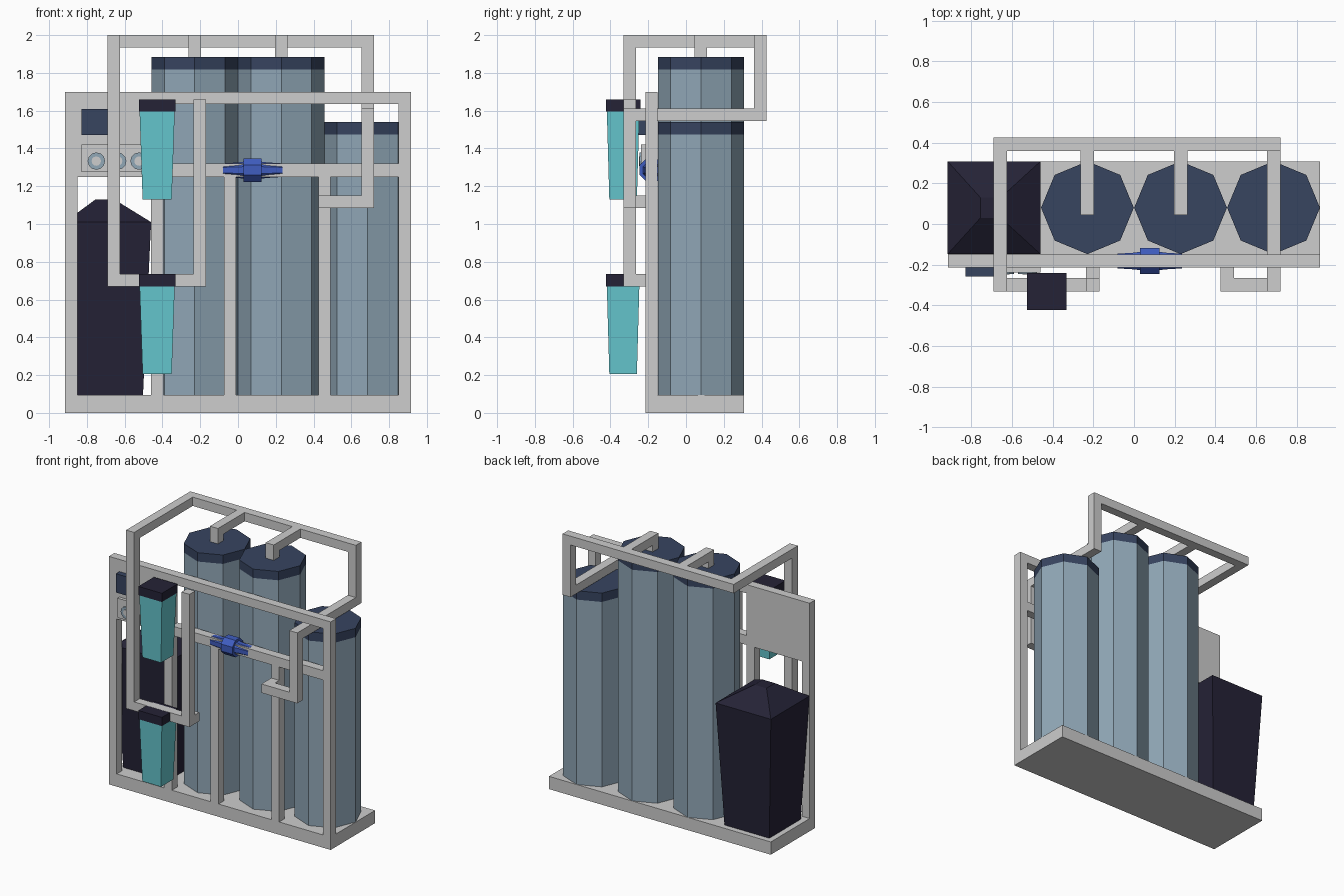
import bpy, bmesh, math
from mathutils import Matrix

if "Cube" in bpy.data.objects:
    bpy.data.objects.remove(bpy.data.objects["Cube"])


def material(name, rgb):
    m = bpy.data.materials.new(name)
    m.diffuse_color = (*rgb, 1)
    m.use_nodes = True
    m.node_tree.nodes["Principled BSDF"].inputs["Base Color"].default_value = m.diffuse_color
    return m


GRAY = material("light_gray", (0.61, 0.61, 0.61))
STEEL = material("tank_blue_gray", (0.28, 0.385, 0.47))
NAVY = material("navy", (0.038, 0.058, 0.117))
DARK = material("dark_plastic", (0.018, 0.016, 0.037))
TEAL = material("teal", (0.13, 0.57, 0.62))
BLUE = material("valve_blue", (0.05, 0.11, 0.53))


def finish(name, bm, mat):
    bmesh.ops.recalc_face_normals(bm, faces=bm.faces[:])
    me = bpy.data.meshes.new(name)
    bm.to_mesh(me)
    bm.free()
    me.materials.append(mat)
    ob = bpy.data.objects.new(name, me)
    bpy.context.collection.objects.link(ob)
    return ob


def loft(name, rings, mat, matrix=None):
    """Skin a list of equal-length point rings and close both ends."""
    bm = bmesh.new()
    loops = [[bm.verts.new(p) for p in r] for r in rings]
    n = len(rings[0])
    for a, b in zip(loops, loops[1:]):
        for i in range(n):
            j = (i + 1) % n
            bm.faces.new((a[i], a[j], b[j], b[i]))
    bm.faces.new(loops[0])
    bm.faces.new(loops[-1])
    if matrix:
        bm.transform(matrix)
    return finish(name, bm, mat)


def rect(cx, cy, hx, hy, z):
    return [(cx - hx, cy - hy, z), (cx + hx, cy - hy, z),
            (cx + hx, cy + hy, z), (cx - hx, cy + hy, z)]


def ngon(cx, cy, r, z, n=8, turn=0.0):
    return [(cx + r * math.cos(math.tau * i / n + turn),
             cy + r * math.sin(math.tau * i / n + turn), z) for i in range(n)]


def box(name, x0, x1, y0, y1, z0, z1, mat):
    args = ((x0 + x1) / 2, (y0 + y1) / 2, (x1 - x0) / 2, (y1 - y0) / 2)
    return loft(name, [rect(*args, z0), rect(*args, z1)], mat)


def pipe(name, pts, mat=GRAY, h=0.033):
    """Square pipe with mitred right-angle bends along an axis-aligned path."""
    rings, n = [], len(pts)
    dirs = []
    for p, q in zip(pts, pts[1:]):
        d = [b - a for a, b in zip(p, q)]
        k = max(range(3), key=lambda i: abs(d[i]))
        dirs.append((k, 1 if d[k] > 0 else -1))
    k, s = dirs[0]
    u, v = (k + 1) % 3, (k + 2) % 3
    ring = []
    for a, b in ((-h, -h), (h, -h), (h, h), (-h, h)):
        p = list(pts[0])
        p[u] += a
        p[v] += b
        ring.append(p)
    rings.append(ring)
    for i in range(1, n):
        k, s = dirs[i - 1]
        new = []
        for p in rings[-1]:
            q = list(p)
            q[k] = pts[i][k]
            if i < n - 1:          # slide to the mitre plane of the bend
                k2, s2 = dirs[i]
                q[k] -= s * s2 * (p[k2] - pts[i][k2])
            new.append(q)
        rings.append(new)
    return loft(name, rings, mat)


# Base and front frame
F0, F1 = -0.215, -0.15
box("base_slab", -0.915, 0.915, F0, 0.308, 0, 0.095, GRAY)
for side, x in (("left", -0.915), ("right", 0.85)):
    box("frame_post_" + side, x, x + 0.065, F0, F1, 0.095, 1.635, GRAY)
box("frame_top_beam", -0.915, 0.915, F0, F1, 1.635, 1.70, GRAY)
box("frame_middle_bar", -0.395, 0.85, F0, F1, 1.25, 1.32, GRAY)
for i, x in enumerate((-0.46, -0.075, 0.425)):
    box(f"frame_upright_{i + 1}", x, x + 0.065, F0, F1, 0.095, 1.25, GRAY)
box("control_panel", -0.85, -0.395, F0, F1, 1.25, 1.635, GRAY)

# Octagonal tanks with caps
for i, (x, top) in enumerate(((-0.229, 1.885), (0.229, 1.885), (0.686, 1.54))):
    loft(f"tank_{i + 1}", [ngon(x, 0.08, 0.228, z) for z in (0.095, top - 0.066)], STEEL)
    loft(f"tank_cap_{i + 1}", [ngon(x, 0.08, 0.228, z) for z in (top - 0.066, top)], NAVY)

# Tapered bin with peaked lid
loft("dark_bin", [rect(-0.688, 0.08, 0.185, 0.185, 0.095),
                  rect(-0.688, 0.08, 0.228, 0.228, 1.01),
                  rect(-0.705, 0.08, 0.05, 0.05, 1.13)], DARK)

# Filter canisters
for name, z in (("lower", 0.205), ("upper", 1.13)):
    loft("canister_" + name, [rect(-0.428, -0.333, 0.077, 0.073, z),
                              rect(-0.428, -0.333, 0.093, 0.086, z + 0.465)], TEAL)
    loft("canister_cap_" + name, [rect(-0.428, -0.333, 0.097, 0.091, z + d)
                                  for d in (0.465, 0.53)], DARK)

# Pipework
PY = -0.298
pipe("main_pipe", [(-0.202, PY, 1.66), (-0.202, PY, 0.703), (-0.658, PY, 0.703),
                   (-0.658, PY, 1.967), (-0.658, 0.392, 1.967), (0.688, 0.392, 1.967),
                   (0.688, 0.392, 1.578), (0.688, PY, 1.578), (0.688, PY, 1.118),
                   (0.458, PY, 1.118), (0.458, F0, 1.118)])
pipe("lower_pipe_link", [(-0.202, -0.265, 0.703), (-0.202, F0, 0.703)])
for side, x in (("left", -0.23), ("right", 0.23)):
    pipe("tank_feed_" + side, [(x, 0.36, 1.967), (x, 0.078, 1.967), (x, 0.078, 1.885)])

# Control screen and gauges
box("control_screen", -0.828, -0.688, -0.257, F0, 1.47, 1.61, NAVY)
box("gauge_plate", -0.828, -0.46, -0.238, F0, 1.275, 1.42, GRAY)
for i, x in enumerate((-0.75, -0.637, -0.524)):
    m = Matrix.Translation((x, -0.238, 1.333)) @ Matrix.Rotation(math.pi / 2, 4, 'X')
    loft(f"gauge_ring_{i + 1}", [ngon(0, 0, 0.046, z, 12) for z in (0, 0.008)], STEEL, m)
    loft(f"gauge_face_{i + 1}", [ngon(0, 0, 0.025, z, 12) for z in (0, 0.010)], GRAY, m)

# Blue valve around the middle bar (lathed along x)
m = Matrix.Translation((0, -0.182, 1.285)) @ Matrix.Rotation(math.pi / 2, 4, 'Y')
T = math.pi / 8
k = 1 / math.cos(T)
loft("valve_body", [ngon(0, 0, r * k, x, 8, T) for x, r in
                    ((-0.08, 0.036), (0.0, 0.041), (0.03, 0.045), (0.125, 0.045),
                     (0.155, 0.041), (0.235, 0.036))], BLUE, m)
loft("valve_collar", [ngon(0, 0, 0.063 * k, x, 8, T) for x in (0.03, 0.125)], BLUE, m)
